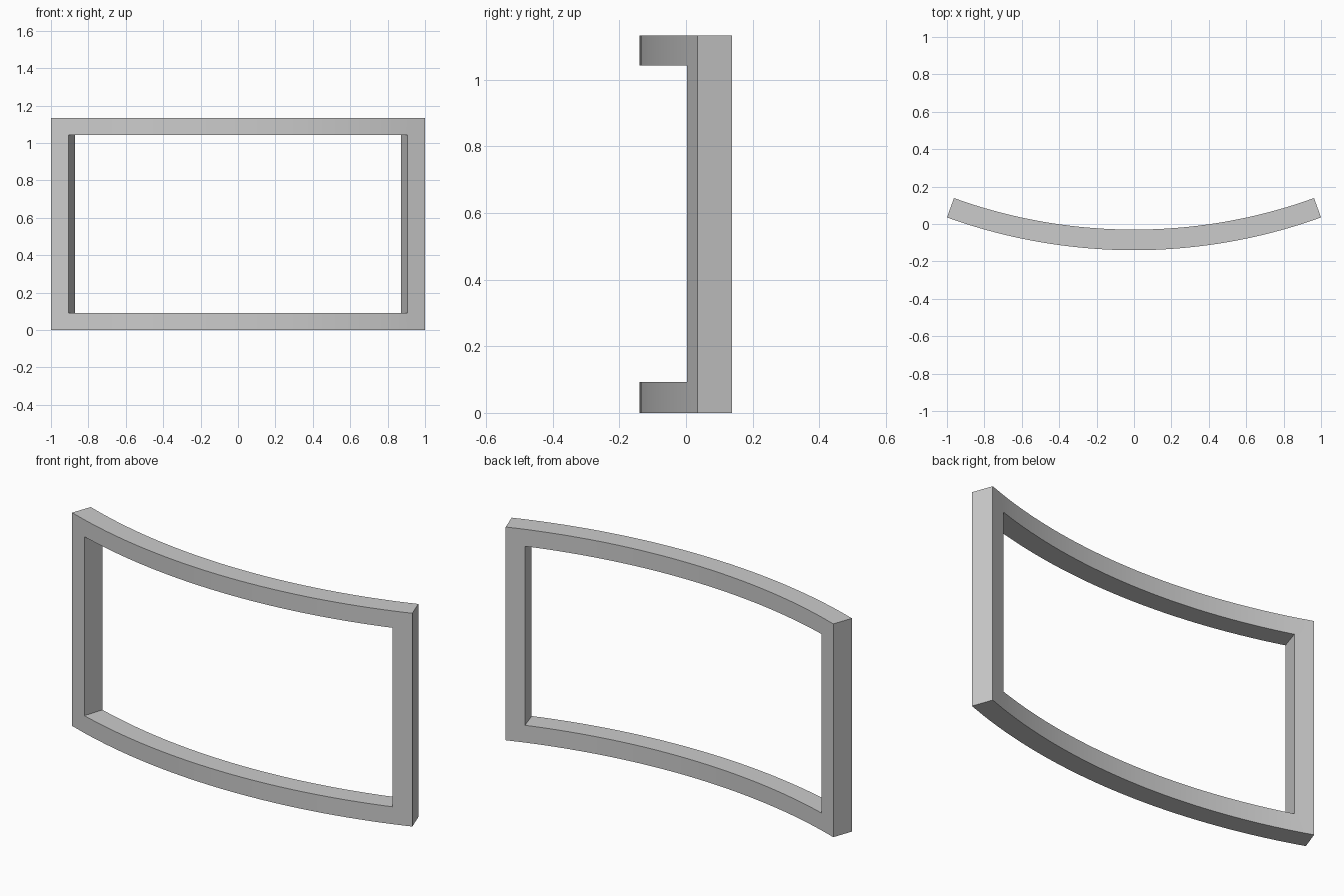
import bpy, bmesh, math

if "Cube" in bpy.data.objects:
    bpy.data.objects.remove(bpy.data.objects["Cube"])

R_FRONT, R_BACK = 2.945, 2.835       # radii of the front and back faces
AXIS_Y = 2.805                       # centre of curvature
HALF = math.asin(1.0 / R_FRONT)      # half angle of the whole frame
OPEN = math.asin(0.905 / R_FRONT)    # half angle of the opening
SEGMENTS = 32

mat = bpy.data.materials.new("light grey")
mat.diffuse_color = (0.6, 0.6, 0.6, 1)
mat.use_nodes = True
mat.node_tree.nodes["Principled BSDF"].inputs["Base Color"].default_value = mat.diffuse_color

# Front face: a curved grid of border cells around the opening
angles = [-HALF] + [-OPEN + 2 * OPEN * i / SEGMENTS for i in range(SEGMENTS + 1)] + [HALF]
heights = [0, 0.092, 1.043, 1.133]
bm = bmesh.new()
grid = [[bm.verts.new((R_FRONT * math.sin(a), AXIS_Y - R_FRONT * math.cos(a), z))
         for z in heights] for a in angles]
for i in range(len(angles) - 1):
    for j in range(3):
        if j != 1 or i in (0, len(angles) - 2):
            bm.faces.new((grid[i][j], grid[i + 1][j], grid[i + 1][j + 1], grid[i][j + 1]))

# Thickness: extrude radially towards the centre of curvature
ext = bmesh.ops.extrude_face_region(bm, geom=bm.faces[:], use_keep_orig=True)
k = R_BACK / R_FRONT
for v in ext["geom"]:
    if isinstance(v, bmesh.types.BMVert):
        v.co.x *= k
        v.co.y = AXIS_Y + (v.co.y - AXIS_Y) * k
bmesh.ops.recalc_face_normals(bm, faces=bm.faces[:])

mesh = bpy.data.meshes.new("curved_frame")
bm.to_mesh(mesh)
bm.free()
mesh.materials.append(mat)
frame = bpy.data.objects.new("curved_frame", mesh)
bpy.context.collection.objects.link(frame)

# Smooth the curved faces, keep the corners sharp
bpy.context.view_layer.objects.active = frame
frame.select_set(True)
bpy.ops.object.shade_smooth_by_angle(angle=math.radians(30))
